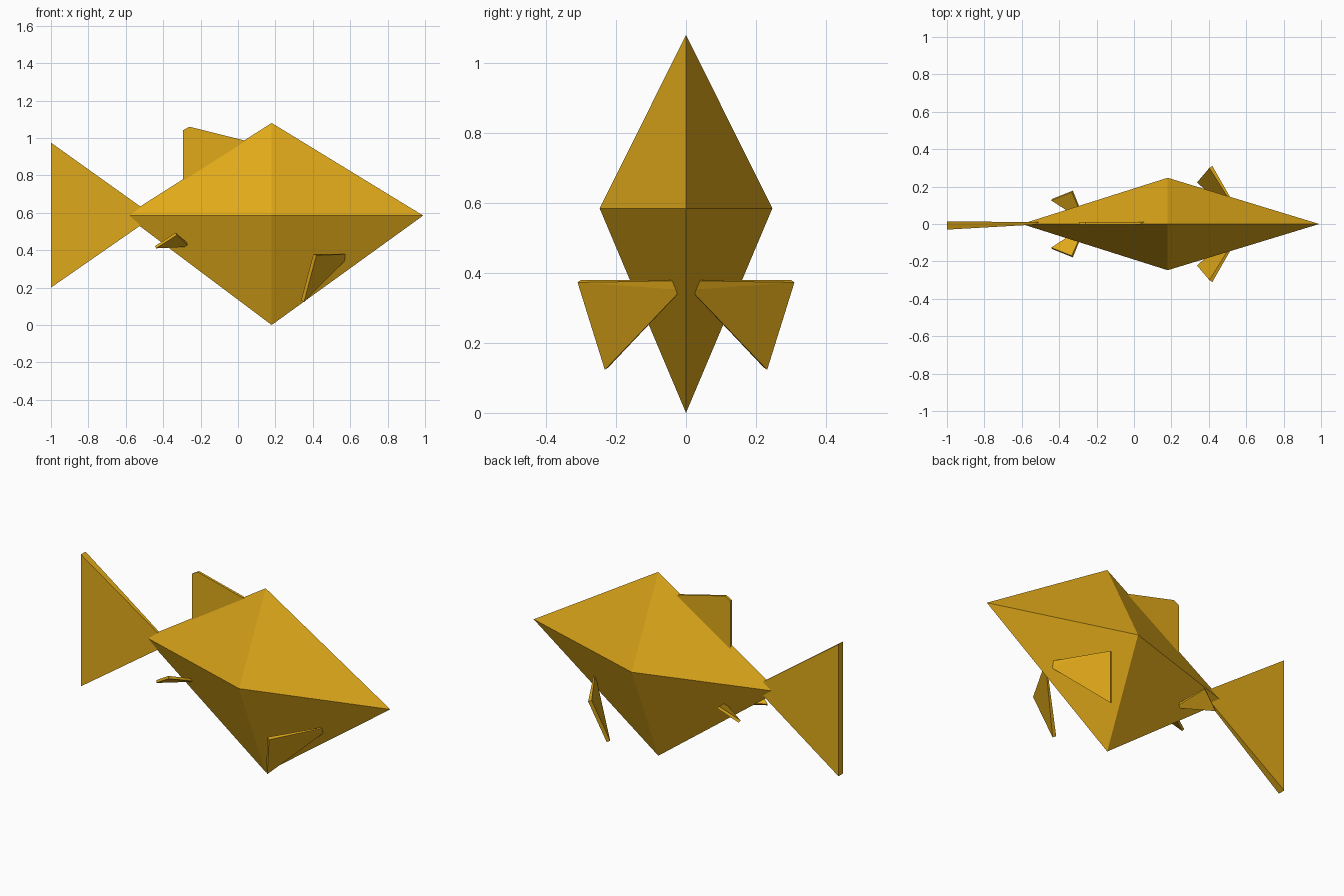
import bpy, bmesh
from mathutils import Vector

if "Cube" in bpy.data.objects:
    bpy.data.objects.remove(bpy.data.objects["Cube"])

gold = bpy.data.materials.new("gold")
gold.diffuse_color = (0.75, 0.40, 0.01, 1)
gold.use_nodes = True
gold.node_tree.nodes["Principled BSDF"].inputs["Base Color"].default_value = gold.diffuse_color


def hull(name, points, mirror=False):
    """Flat-faced convex solid around a few corner points."""
    bm = bmesh.new()
    for p in points:
        bm.verts.new(p)
    bmesh.ops.convex_hull(bm, input=bm.verts[:])
    bmesh.ops.dissolve_limit(bm, angle_limit=0.02, verts=bm.verts[:], edges=bm.edges[:])
    bmesh.ops.recalc_face_normals(bm, faces=bm.faces[:])
    mesh = bpy.data.meshes.new(name)
    bm.to_mesh(mesh)
    bm.free()
    mesh.materials.append(gold)
    obj = bpy.data.objects.new(name, mesh)
    bpy.context.collection.objects.link(obj)
    if mirror:
        mod = obj.modifiers.new("mirror", 'MIRROR')
        mod.use_axis = (False, True, False)
        mod.use_mirror_merge = False
    return obj


def paired_fin(name, outer, inner, offset, taper=0.3):
    """Wedge fin, thick at the outer edge and thin at the root, on both sides."""
    pts = []
    for edge, k in ((outer, 1), (inner, taper)):
        for p in edge:
            pts += [Vector(p), Vector(p) + Vector(offset) * k]
    hull(name, pts, mirror=True)


# Body: stretched octahedron
hull("body", [(-0.60, 0, 0.585), (0.99, 0, 0.585), (0.18, -0.247, 0.585),
              (0.18, 0.247, 0.585), (0.18, 0, 1.08), (0.18, 0, 0)])

# Tail: wedge, widest at the rear edge
hull("tail_fin", [(-1, y, z) for y in (-0.03, 0.013) for z in (0.20, 0.975)] +
     [(-0.51, y, z) for y in (-0.002, 0.011) for z in (0.54, 0.625)])

# Dorsal fin: thin upright plate rooted in the back
dorsal = [(-0.295, 0.72), (-0.295, 1.04), (-0.26, 1.06), (0.12, 0.965), (0.12, 0.80)]
hull("dorsal_fin", [(x, y, z) for y in (-0.004, 0.010) for x, z in dorsal])

# Paired fins
paired_fin("pectoral_fins",
           outer=[(0.403, -0.30, 0.38), (0.337, -0.222, 0.13)],
           inner=[(0.584, -0.01, 0.38), (0.576, -0.01, 0.354)],
           offset=(0.016, -0.010, -0.007))
paired_fin("pelvic_fins",
           outer=[(-0.443, -0.126, 0.422), (-0.333, -0.17, 0.493)],
           inner=[(-0.262, -0.01, 0.422), (-0.262, -0.01, 0.432)],
           offset=(0.006, -0.008, -0.012))
